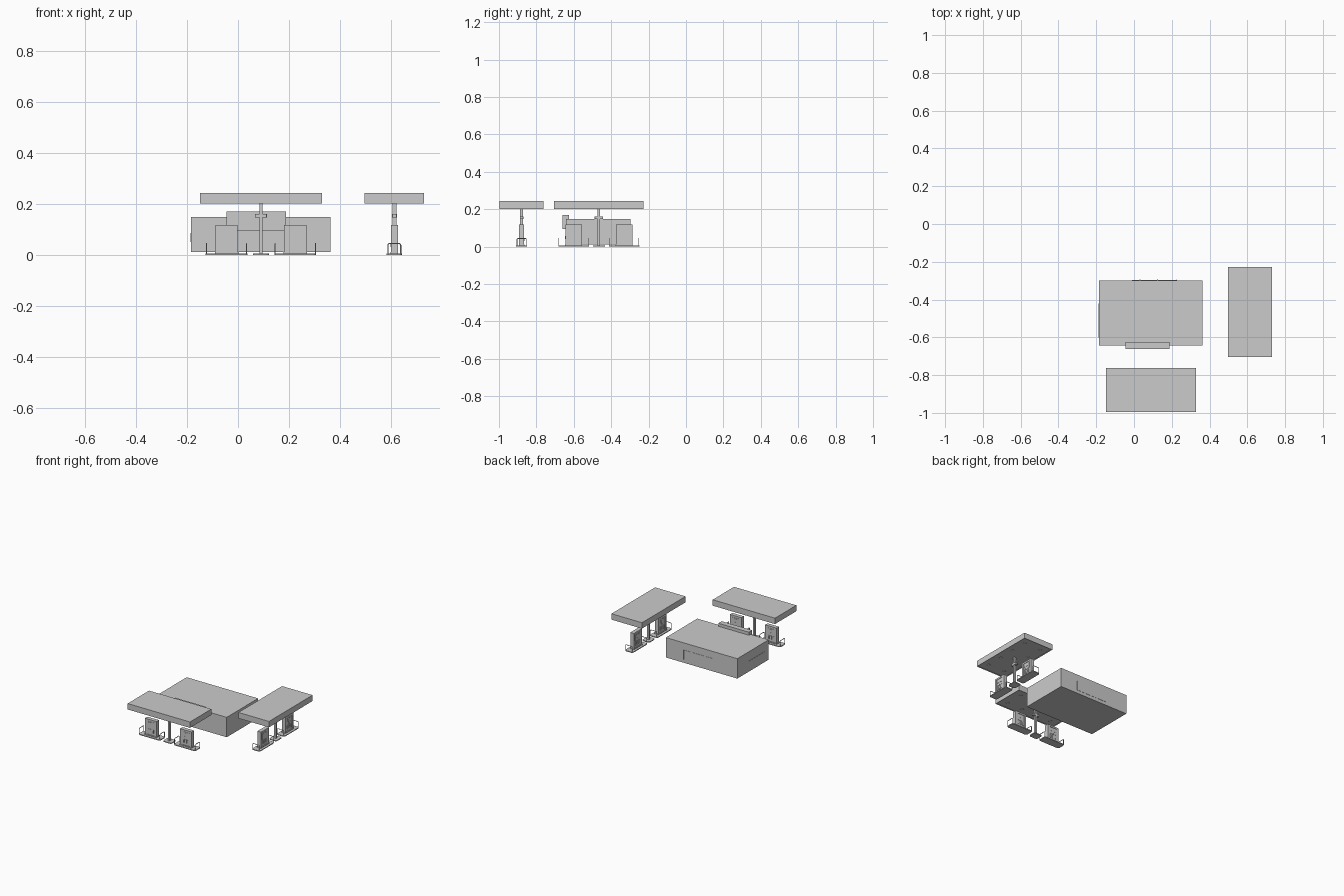
import bpy, bmesh, math
from mathutils import Matrix, Vector

if "Cube" in bpy.data.objects:
    bpy.data.objects.remove(bpy.data.objects["Cube"])


def place(ob, m):
    ob.data.transform(m)
    return ob


def new_object(name, bm):
    bmesh.ops.recalc_face_normals(bm, faces=bm.faces)
    me = bpy.data.meshes.new(name)
    bm.to_mesh(me)
    bm.free()
    ob = bpy.data.objects.new(name, me)
    bpy.context.collection.objects.link(ob)
    return ob


def box(name, x, y, z, m=Matrix(), corner=0.0):
    """Box from (min, max) ranges, optionally with chamfered upright corners."""
    bm = bmesh.new()
    bmesh.ops.create_cube(bm, size=1)
    for v in bm.verts:
        v.co = Vector([a[0] + (c + 0.5) * (a[1] - a[0]) for a, c in zip((x, y, z), v.co)])
    if corner:
        up = [e for e in bm.edges if abs(e.verts[0].co.z - e.verts[1].co.z) > 1e-5]
        bmesh.ops.bevel(bm, geom=up, offset=corner, segments=3, profile=0.5, affect='EDGES')
    return place(new_object(name, bm), m)


def cylinder(name, c, r, h, m=Matrix(), sides=12):
    bm = bmesh.new()
    bmesh.ops.create_cone(bm, cap_ends=True, segments=sides, radius1=r, radius2=r, depth=h,
                          matrix=Matrix.Translation(c))
    return place(new_object(name, bm), m)


def tube(name, pts, r, m=Matrix()):
    """Round pipe along a list of points, converted to a mesh."""
    cu = bpy.data.curves.new(name, 'CURVE')
    cu.dimensions = '3D'
    cu.bevel_depth = r
    cu.bevel_resolution = 1
    cu.use_fill_caps = True
    sp = cu.splines.new('POLY')
    sp.points.add(len(pts) - 1)
    for p, co in zip(sp.points, pts):
        p.co = (*(m @ Vector(co)), 1)
    ob = bpy.data.objects.new(name, cu)
    bpy.context.collection.objects.link(ob)
    return ob


def canopy(m):
    # slab with a shallow recessed ceiling
    slab = box("canopy_roof", (-0.239, 0.239), (-0.117, 0.117), (0.202, 0.243))
    bm = bmesh.new()
    bm.from_mesh(slab.data)
    under = [f for f in bm.faces if f.calc_center_median().z < 0.203]
    bmesh.ops.inset_region(bm, faces=under, thickness=0.006)
    for v in under[0].verts:
        v.co.z += 0.004
    bm.to_mesh(slab.data)
    bm.free()
    place(slab, m)
    # ceiling lights
    for i in range(4):
        for s in (-1, 1):
            cylinder("ceiling_light", (-0.18 + 0.12 * i, s * 0.065, 0.205), 0.012, 0.004, m)


def pump_island(cx, m):
    t = m @ Matrix.Translation((cx, 0, 0))
    # kerb with rounded corners
    box("island_kerb", (-0.082, 0.082), (-0.03, 0.03), (0, 0.006), t, 0.012)
    # cabinet
    box("pump_plinth", (-0.046, 0.046), (-0.015, 0.015), (0.006, 0.012), t)
    box("pump_body", (-0.044, 0.044), (-0.0105, 0.0105), (0.012, 0.118), t)
    for s in (1, -1):
        f = t @ Matrix.Scale(s, 4, (0, 1, 0))
        # raised border around the pump face
        y = (-0.0135, -0.0105)
        for sx in (-1, 1):
            a, b = sorted((sx * 0.030, sx * 0.044))
            box("pump_frame_side", (a, b), y, (0.012, 0.118), f)
        box("pump_frame_top", (-0.03, 0.03), y, (0.106, 0.118), f)
        # display, keypad and card slot
        box("pump_panel", (-0.027, 0.027), (-0.0125, -0.0105), (0.058, 0.103), f)
        box("pump_display", (-0.020, 0.020), (-0.0135, -0.0125), (0.078, 0.097), f)
        box("pump_keypad", (-0.009, 0.009), (-0.0135, -0.0125), (0.062, 0.074), f)
        # nozzles
        for i in range(3):
            nx = -0.018 + 0.018 * i
            box("nozzle_holder", (nx - 0.005, nx + 0.005), (-0.0135, -0.0105), (0.028, 0.052), f)
            box("nozzle", (nx - 0.002, nx + 0.002), (-0.0145, -0.0135), (0.03, 0.046), f)
    # guard hoops at both ends
    for s in (-1, 1):
        arc = [(0.019 + 0.006 * math.cos(a), 0.038 + 0.006 * math.sin(a))
               for a in (0, math.pi / 6, math.pi / 3, math.pi / 2)]
        half = [(0.025, 0.004)] + arc
        prof = half + [(-y, z) for y, z in reversed(half)]
        tube("guard_hoop", [(s * 0.079, y, z) for y, z in prof], 0.0022, t)


def pump_station(cx, cy, angle):
    m = Matrix.Translation((cx, cy, 0)) @ Matrix.Rotation(angle, 4, 'Z')
    canopy(m)
    for s in (-1, 1):
        pump_island(s * 0.135, m)
    # central post, foot and bracket
    box("post_foot", (-0.032, 0.032), (-0.028, 0.028), (0, 0.006), m, 0.012)
    box("canopy_post", (-0.006, 0.006), (-0.008, 0.008), (0.006, 0.206), m)
    box("post_bracket", (-0.023, 0.023), (-0.0095, 0.0095), (0.147, 0.161), m, 0.003)


# shop building
box("shop_building", (-0.185, 0.363), (-0.642, -0.298), (0.011, 0.149))
box("fascia_sign", (-0.045, 0.189), (-0.661, -0.625), (0.095, 0.17))
box("side_cabinet", (-0.187, -0.185), (-0.60, -0.42), (0.05, 0.085))

# shop entrance
for s in (-1, 1):
    a, b = sorted((0.072 + s * 0.001, 0.072 + s * 0.04))
    box("entrance_door", (a, b), (-0.6435, -0.642), (0.012, 0.09))
    box("door_handle", (0.072 + s * 0.006 - 0.002, 0.072 + s * 0.006 + 0.002),
        (-0.646, -0.6435), (0.042, 0.056))

# back door and window panels
for i, (a, b) in enumerate(((0.125, 0.225), (0.033, 0.123), (-0.01, 0.031))):
    box("back_panel", (a, b), (-0.298, -0.2965), (0.034, 0.1))
    box("back_panel_post", (b - 0.001, b + 0.003), (-0.298, -0.295), (0.034, 0.1))

# the two pump stations
pump_station(0.09, -0.879, 0)
pump_station(0.614, -0.466, math.pi / 2)
